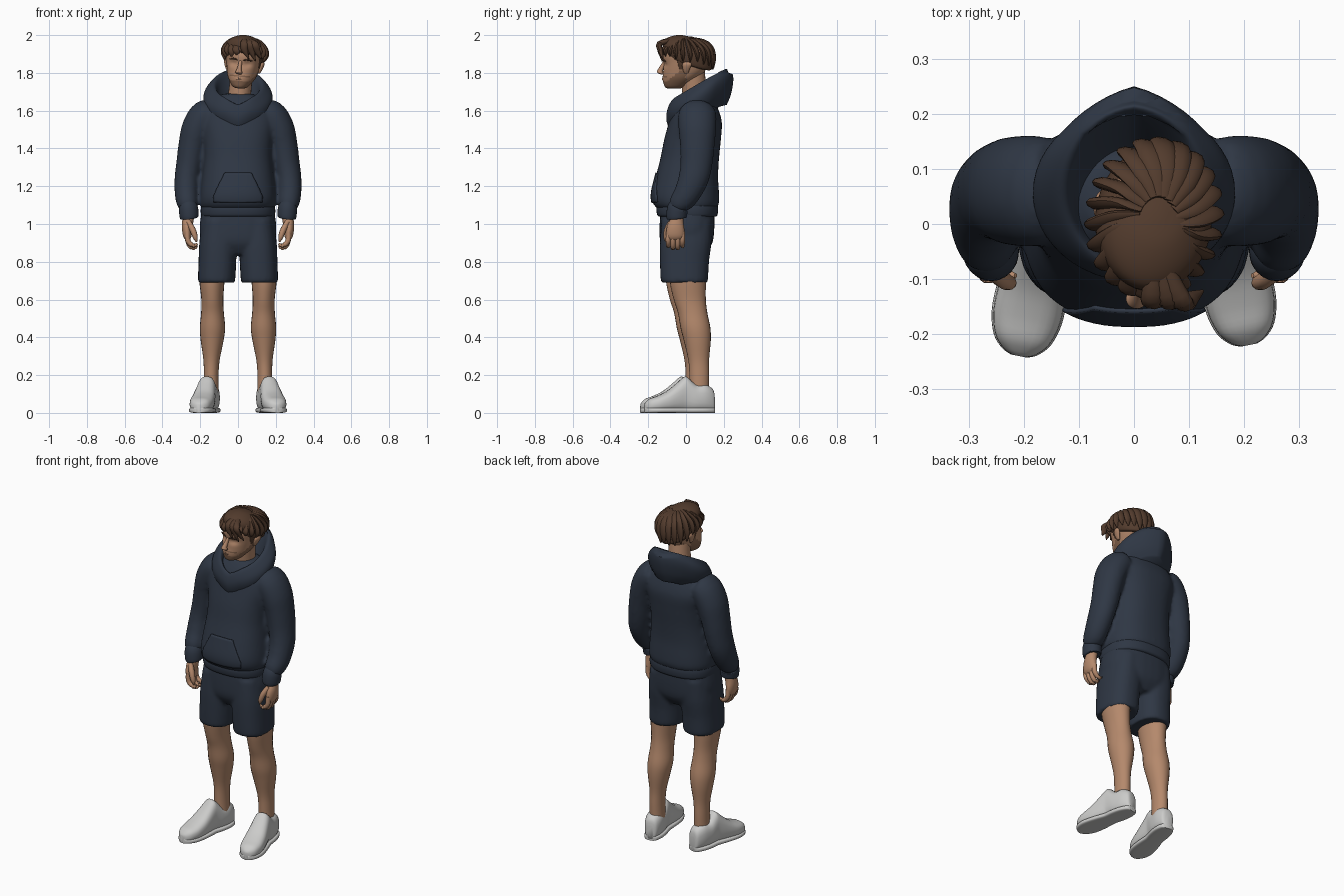
import bpy, bmesh, math, random
from mathutils import Vector, Matrix

random.seed(4)
default_cube = bpy.data.objects.get("Cube")
if default_cube:
    bpy.data.objects.remove(default_cube, do_unlink=True)


def make_material(name, red, green, blue):
    material = bpy.data.materials.new(name)
    material.use_nodes = True
    colour = (red, green, blue, 1)
    material.diffuse_color = colour
    material.node_tree.nodes["Principled BSDF"].inputs["Base Color"].default_value = colour
    return material


navy = make_material("navy cloth", .028, .038, .058)
skin = make_material("skin", .46, .25, .15)
stubble = make_material("stubble", .25, .135, .08)
brown = make_material("brown hair", .085, .044, .026)
white = make_material("pale grey leather", .6, .6, .59)

MIRROR = Matrix.Scale(-1, 4, (1, 0, 0))
SIDES = (("left", Matrix.Identity(4)), ("right", MIRROR))


def smooth_rings(rings, steps):
    """Spline through rings of (x, y, z, half width, half depth)."""
    result = []
    last = len(rings) - 1
    for i in range(last):
        a, b, c, d = (rings[min(max(i + k, 0), last)] for k in (-1, 0, 1, 2))
        for s in range(steps):
            t = s / steps
            result.append([q + t / 2 * (r - p + t * (2 * p - 5 * q + 4 * r - w + t * (3 * (q - r) + w - p)))
                           for p, q, r, w in zip(a, b, c, d)])
    return result + [list(rings[-1])]


def loft(bm, rings, segments=24, steps=4, power=2, axis=None, warp=None, matrix=None):
    rings = smooth_rings(rings, steps)
    centres = [Vector(r[:3]) for r in rings]
    loops = []
    for i, ring in enumerate(rings):
        ahead = centres[min(i + 1, len(rings) - 1)] - centres[max(i - 1, 0)]
        tangent = Vector(axis).normalized() if axis else ahead.normalized()
        across = Vector((1, 0, 0))
        if abs(tangent.x) > .95:
            across = Vector((0, 1, 0))
        across = (across - tangent * across.dot(tangent)).normalized()
        deep = tangent.cross(across)
        loop = []
        for k in range(segments):
            angle = math.tau * k / segments
            c, s = math.cos(angle), math.sin(angle)
            u = math.copysign(abs(c) ** (2 / power), c) * max(ring[3], .001)
            v = math.copysign(abs(s) ** (2 / power), s) * max(ring[4], .001)
            point = centres[i] + across * u + deep * v
            if warp:
                point = warp(point)
            loop.append(bm.verts.new(matrix @ point if matrix else point))
        loops.append(loop)
    for low, high in zip(loops, loops[1:]):
        for k in range(segments):
            n = (k + 1) % segments
            bm.faces.new((low[k], low[n], high[n], high[k]))
    bm.faces.new(loops[0][::-1])
    bm.faces.new(loops[-1])


def finish(bm, name, materials, voxel=0, rule=None):
    bmesh.ops.recalc_face_normals(bm, faces=bm.faces[:])
    if rule:
        for face in bm.faces:
            face.material_index = rule(face.calc_center_median())
    mesh = bpy.data.meshes.new(name)
    bm.to_mesh(mesh)
    bm.free()
    part = bpy.data.objects.new(name, mesh)
    bpy.context.collection.objects.link(part)
    for material in materials:
        mesh.materials.append(material)
    bpy.ops.object.select_all(action='DESELECT')
    part.select_set(True)
    bpy.context.view_layer.objects.active = part
    bpy.ops.object.shade_smooth_by_angle(angle=math.radians(50))
    if voxel:
        remesh = part.modifiers.new("blend", 'REMESH')
        remesh.mode = 'VOXEL'
        remesh.voxel_size = voxel
        remesh.use_smooth_shade = True
        relax = part.modifiers.new("relax", 'SMOOTH')
        relax.iterations = 5
    return part


def single(name, material, rings, **options):
    bm = bmesh.new()
    loft(bm, rings, **options)
    return finish(bm, name, [material])


def section(z, half_width, front, back, x=0):
    return (x, (front + back) / 2, z, half_width, (back - front) / 2)


UP = (0, 0, 1)

# Hoodie body with both sleeves blended in
bm = bmesh.new()
loft(bm, [section(1.08, .19, -.15, .16), section(1.11, .2, -.175, .175), section(1.16, .2, -.18, .175),
          section(1.25, .19, -.16, .17), section(1.35, .18, -.135, .175), section(1.45, .185, -.115, .185),
          section(1.54, .2, -.09, .19), section(1.61, .18, -.07, .17), section(1.65, .14, -.05, .15),
          section(1.69, .08, -.02, .12)], segments=40, power=2.4, axis=UP)
for side, matrix in SIDES:
    loft(bm, [(.1, .06, 1.6, .06, .08), (.17, .06, 1.58, .08, .1), (.215, .06, 1.51, .082, .1),
              (.24, .06, 1.42, .075, .092), (.257, .055, 1.32, .07, .085), (.27, .04, 1.24, .066, .08),
              (.273, .005, 1.16, .062, .07), (.268, -.03, 1.11, .056, .06), (.264, -.04, 1.08, .045, .048)],
         matrix=matrix)
hoodie = finish(bm, "hoodie_body", [navy], voxel=.011)

# Ribbed hem and cuffs
single("hoodie_hem", navy, [section(1.04, .19, -.145, .16), section(1.05, .196, -.153, .167),
                            section(1.08, .197, -.157, .17), section(1.11, .19, -.15, .165)],
       segments=40, power=2.4, axis=UP)
for side, matrix in SIDES:
    single(side + "_cuff", navy, [(.258, -.05, 1.03, .045, .05), (.259, -.05, 1.04, .05, .054),
                                  (.262, -.045, 1.08, .051, .055), (.266, -.035, 1.1, .045, .05)], matrix=matrix)

# Front pouch pocket, wrapped onto the body
bm = bmesh.new()
rows, columns = 12, 16
grid = []
for i in range(rows + 1):
    t = i / rows
    half = .15 if t < .25 else .15 - .07 * (t - .25) / .75
    grid.append([bm.verts.new((half * (2 * k / columns - 1), -.19, 1.105 + .175 * t)) for k in range(columns + 1)])
for low, high in zip(grid, grid[1:]):
    for k in range(columns):
        bm.faces.new((low[k], low[k + 1], high[k + 1], high[k]))
pocket = finish(bm, "pouch_pocket", [navy])
wrap = pocket.modifiers.new("wrap", 'SHRINKWRAP')
wrap.target = hoodie
wrap.wrap_mode = 'ABOVE_SURFACE'
wrap.offset = .003
thicken = pocket.modifiers.new("thicken", 'SOLIDIFY')
thicken.thickness = .009
thicken.offset = 0


# Folded hood with a point at the back and a notch at the throat
def hood_shape(p):
    if p.y > .08:
        p.y += .035 * max(0, 1 - abs(p.x) / .13) * min(1, (p.y - .08) / .1) * (1 if p.z < 1.8 else .4)
    if p.y < 0:
        p.z -= .025 * max(0, 1 - abs(p.x) / .07)
    return p


single("hood", navy, [(0, .06, 1.56, .13, .14), (0, .06, 1.6, .165, .165), (0, .057, 1.65, .183, .182),
                      (0, .055, 1.69, .178, .185), (0, .055, 1.725, .15, .175), (0, .057, 1.738, .13, .163),
                      (0, .055, 1.725, .115, .15), (0, .05, 1.68, .1, .125), (0, .05, 1.62, .07, .09)],
       segments=48, axis=(0, -.5, .85), warp=hood_shape)

# Shorts: hips blended with two wide legs
bm = bmesh.new()
loft(bm, [section(.84, .14, -.1, .1), section(.9, .19, -.135, .14), section(.98, .203, -.14, .15),
          section(1.08, .19, -.135, .15)], segments=32, power=2.5, axis=UP)
for side, matrix in SIDES:
    loft(bm, [section(.69, .096, -.13, .112, .113), section(.71, .099, -.135, .117, .113),
              section(.8, .1, -.138, .122, .109), section(.9, .1, -.138, .135, .105),
              section(1.02, .09, -.13, .14, .1)], power=2.4, axis=UP, matrix=matrix)
finish(bm, "shorts", [navy], voxel=.01)

# Legs and shoes, the right foot slightly ahead
for side, matrix in SIDES:
    step = Matrix.Translation((0, -.02 if side == "right" else 0, 0)) @ matrix
    single(side + "_leg", skin,
           [(.137, .01, .76, .07, .095), (.138, .01, .69, .066, .095), (.136, .02, .6, .058, .085),
            (.135, .035, .53, .06, .078), (.135, .05, .45, .067, .079), (.137, .06, .38, .06, .071),
            (.14, .067, .28, .043, .055), (.142, .07, .2, .039, .052), (.142, .07, .1, .04, .05)],
           axis=UP, matrix=step)
    bm = bmesh.new()
    profile = [(0, .02, .08), (.01, .036, .12), (.05, .05, .145), (.1, .053, .145), (.14, .05, .18),
               (.16, .05, .185), (.2, .056, .15), (.25, .062, .11), (.3, .062, .085), (.34, .05, .07),
               (.362, .03, .052), (.37, .012, .04)]
    loft(bm, [(.135 + .2 * s, .15 - s, h / 2 + .006, w, h / 2) for s, w, h in profile], power=2.6,
         warp=lambda p: Vector((p.x, p.y, max(p.z, .008))), axis=(.2, -1, 0), matrix=step)
    # Flat sole under the upper
    loft(bm, [(.135 + .2 * s, .15 - s, .014, w + .003, .014) for s, w, h in profile], power=4,
         axis=(.2, -1, 0), matrix=step)
    finish(bm, side + "_shoe", [white])

# Hands with curled fingers
for side, matrix in SIDES:
    bm = bmesh.new()
    loft(bm, [(.26, -.05, 1.06, .03, .035), (.265, -.05, 1.02, .03, .036), (.27, -.055, .98, .027, .046),
              (.268, -.057, .94, .023, .048), (.262, -.057, .92, .015, .04)], matrix=matrix)
    for finger in range(4):
        y = -.094 + .025 * finger
        tip = .012 * (finger % 3 == 0)
        loft(bm, [(.268, y, .96, .013, .013), (.267, y, .92, .014, .014), (.255, y, .885 + tip, .013, .013),
                  (.232, y, .873 + tip, .012, .012), (.215, y, .885 + tip, .004, .004)],
             segments=10, matrix=matrix)
    loft(bm, [(.262, -.08, 1.01, .014, .015), (.24, -.1, .97, .016, .016), (.226, -.107, .93, .013, .013),
              (.22, -.105, .905, .004, .004)], segments=10, matrix=matrix)
    finish(bm, side + "_hand", [skin])

# Head, turned and tipped a little
POSE = (Matrix.Translation((.025, .03, 1.74)) @ Matrix.Rotation(math.radians(-9), 4, 'Z')
        @ Matrix.Rotation(math.radians(5), 4, 'Y') @ Matrix.Translation((0, -.03, -1.74)))
single("neck", skin, [(0, .06, 1.6, .07, .07), (.01, .045, 1.7, .06, .065), (.02, .035, 1.8, .06, .065)])


def face_shape(p):
    if p.y < -.05:
        socket = ((abs(p.x) - .036) / .022) ** 2 + ((p.z - 1.848) / .015) ** 2
        p.y += .012 * math.exp(-socket)
        p.y -= .006 * math.exp(-(p.x / .03) ** 2 - ((p.z - 1.772) / .02) ** 2)
    return p


def beard_rule(p):
    q = POSE.inverted() @ p
    jaw = q.z < 1.755 + .75 * max(0, q.y + .1) and q.y < .01
    lip = 1.778 < q.z < 1.789 and q.y < -.09
    return 1 if (jaw or lip) and q.z < 1.83 else 0


bm = bmesh.new()
loft(bm, [section(1.718, .02, -.1, -.03), section(1.726, .038, -.113, -.01), section(1.745, .054, -.119, .02),
          section(1.78, .074, -.12, .07), section(1.82, .084, -.12, .11), section(1.86, .09, -.119, .125),
          section(1.9, .093, -.122, .13), section(1.94, .085, -.105, .12), section(1.975, .05, -.06, .08)],
     segments=48, steps=5, power=2.2, axis=UP, warp=face_shape, matrix=POSE)
finish(bm, "head", [skin, stubble], rule=beard_rule)

single("nose", skin, [(0, -.112, 1.865, .008, .008), (0, -.123, 1.84, .01, .013), (0, -.137, 1.815, .014, .015),
                      (0, -.138, 1.802, .019, .016), (0, -.125, 1.793, .012, .01)], axis=UP, matrix=POSE)
single("lips", skin, [(-.026, -.112, 1.767, .003, .003), (0, -.124, 1.768, .006, .007),
                      (.026, -.112, 1.767, .003, .003)], segments=10, matrix=POSE)
for side, matrix in SIDES:
    face = POSE @ matrix
    single(side + "_ear", skin, [(.083, .015, 1.805, .006, .01), (.09, .016, 1.825, .01, .018),
                                 (.097, .022, 1.855, .011, .025), (.094, .024, 1.875, .004, .01)],
           axis=UP, matrix=face)
    single(side + "_eyebrow", brown, [(.016, -.12, 1.867, .003, .003), (.035, -.118, 1.873, .005, .005),
                                      (.06, -.1, 1.868, .003, .003)], segments=8, matrix=face)
    single(side + "_sideburn", brown, [(.086, -.01, 1.9, .012, .025), (.085, -.012, 1.86, .01, .018),
                                       (.082, -.012, 1.825, .005, .01)], matrix=face)

# Hair: a cap under swept overlapping locks
bm = bmesh.new()
loft(bm, [(0, .014, 1.852, .085, .11), (0, .014, 1.86, .1, .13), (0, .01, 1.89, .106, .138),
          (0, .01, 1.93, .103, .131), (0, .013, 1.96, .086, .1), (0, .02, 1.983, .05, .055),
          (0, .025, 1.99, .01, .01)], segments=40, axis=(0, .33, .94), matrix=POSE)
lock_count = 22
for i in range(lock_count):
    turn = math.tau * i / lock_count
    frontness = (1 + math.cos(turn)) / 2
    end = 1.82 + .085 * frontness + random.uniform(-.012, .012)
    path = []
    for reach, height, width in ((.3, 1.982, .01), (.65, 1.966, .02), (.93, 1.932, .024),
                                 (1.02, (1.932 + end) / 2, .021), (1.0, end, .004)):
        angle = turn + .35 * reach
        path.append((.104 * reach * math.sin(angle), .012 - .136 * reach * math.cos(angle), height,
                     width, width * .5))
    loft(bm, path, segments=10, matrix=POSE)
# Loose tufts over the left brow
for x, drop in ((.02, .02), (.055, .03), (.085, .015)):
    loft(bm, [(x * .4, -.08, 1.975, .015, .012), (x * .8, -.13, 1.96, .022, .015),
              (x, -.142 + x * .25, 1.925, .018, .012), (x + .025, -.13 + x * .3, 1.9 - drop, .003, .003)],
         segments=10, matrix=POSE)
finish(bm, "hair", [brown])
